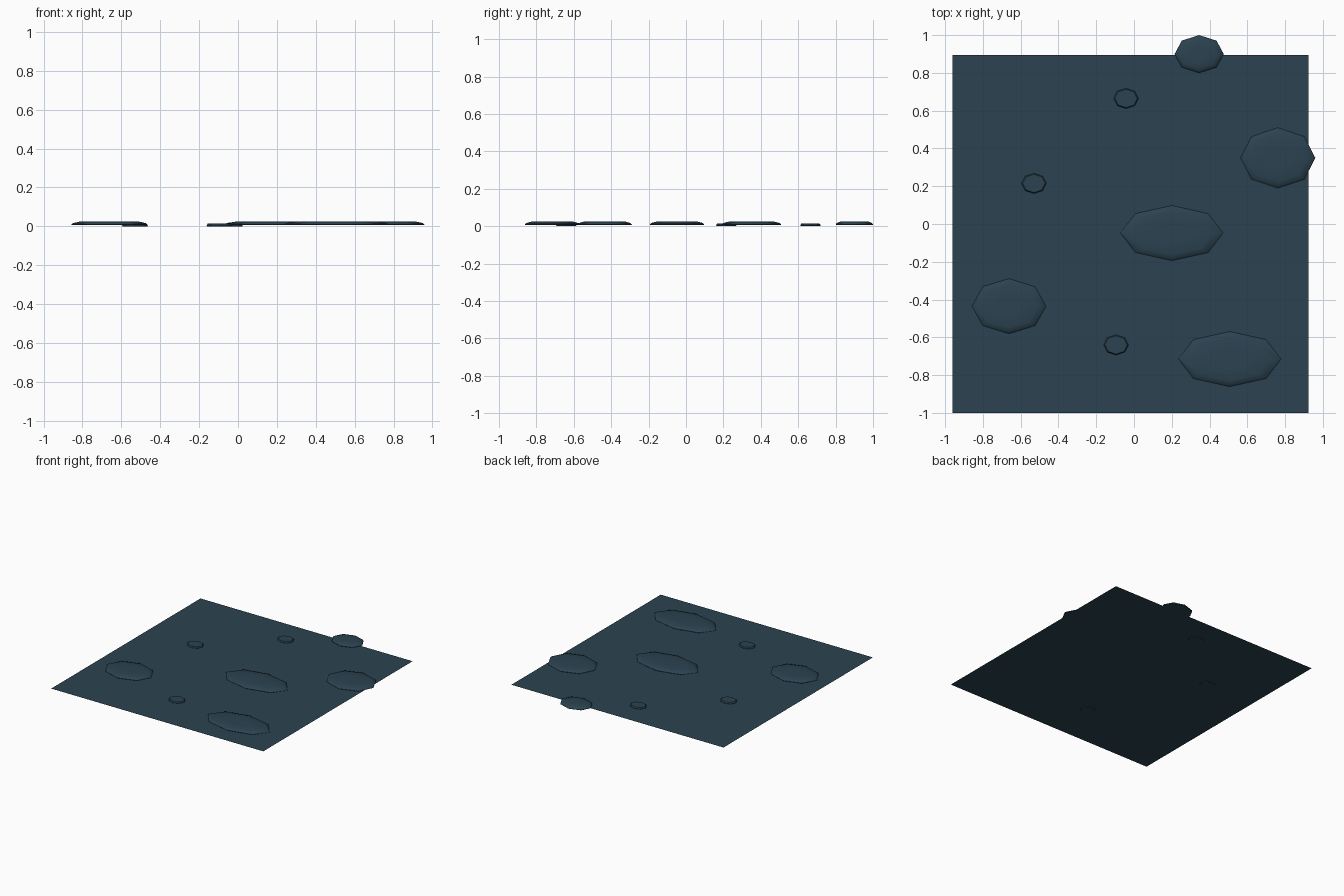
import bpy, bmesh, math

if "Cube" in bpy.data.objects:
    bpy.data.objects.remove(bpy.data.objects["Cube"])

teal = bpy.data.materials.new("dark_teal")
teal.diffuse_color = (0.024, 0.055, 0.08, 1)
teal.use_nodes = True
teal.node_tree.nodes["Principled BSDF"].inputs["Base Color"].default_value = teal.diffuse_color


def finish(name, bm, smooth=None):
    bmesh.ops.recalc_face_normals(bm, faces=bm.faces)
    me = bpy.data.meshes.new(name)
    bm.to_mesh(me)
    bm.free()
    me.materials.append(teal)
    ob = bpy.data.objects.new(name, me)
    bpy.context.collection.objects.link(ob)
    if smooth:
        bpy.ops.object.select_all(action='DESELECT')
        ob.select_set(True)
        bpy.context.view_layer.objects.active = ob
        bpy.ops.object.shade_smooth_by_angle(angle=math.radians(smooth))


def disc(name, cx, cy, rx, ry, profile, smooth=None):
    """Eight-sided disc lofted through (scale, height) rings and capped."""
    bm = bmesh.new()
    rings = []
    for s, z in profile:
        rings.append([bm.verts.new((cx + rx * s * math.cos(i * math.pi / 4),
                                    cy + ry * s * math.sin(i * math.pi / 4), z))
                      for i in range(8)])
    for a, b in zip(rings, rings[1:]):
        for i in range(8):
            j = (i + 1) % 8
            bm.faces.new((a[i], a[j], b[j], b[i]))
    bm.faces.new(rings[0])
    bm.faces.new(rings[-1])
    finish(name, bm, smooth)


# flat ground sheet
bm = bmesh.new()
bm.faces.new([bm.verts.new((x, y, 0.004)) for x, y in
              ((-0.96, -1.0), (0.925, -1.0), (0.925, 0.895), (-0.96, 0.895))])
finish("ground_sheet", bm)

# large rounded slabs resting on the sheet
SLAB = [(0.98, 0.006), (1.0, 0.009), (0.95, 0.017), (0.78, 0.024), (0.4, 0.026)]
for n, (x, y, rx, ry) in enumerate([(0.2, -0.048, 0.272, 0.146),
                                    (0.507, -0.715, 0.272, 0.146),
                                    (-0.662, -0.435, 0.196, 0.146),
                                    (0.762, 0.35, 0.198, 0.16),
                                    (0.345, 0.9, 0.13, 0.1)], 1):
    disc(f"slab_{n}", x, y, rx, ry, SLAB, 40)

# small pebbles poking through the sheet
PEBBLE = [(0.97, 0.0), (1.0, 0.006), (0.9, 0.015)]
for n, (x, y) in enumerate([(-0.042, 0.665), (-0.53, 0.215), (-0.095, -0.64)], 1):
    disc(f"pebble_{n}", x, y, 0.066, 0.054, PEBBLE)
